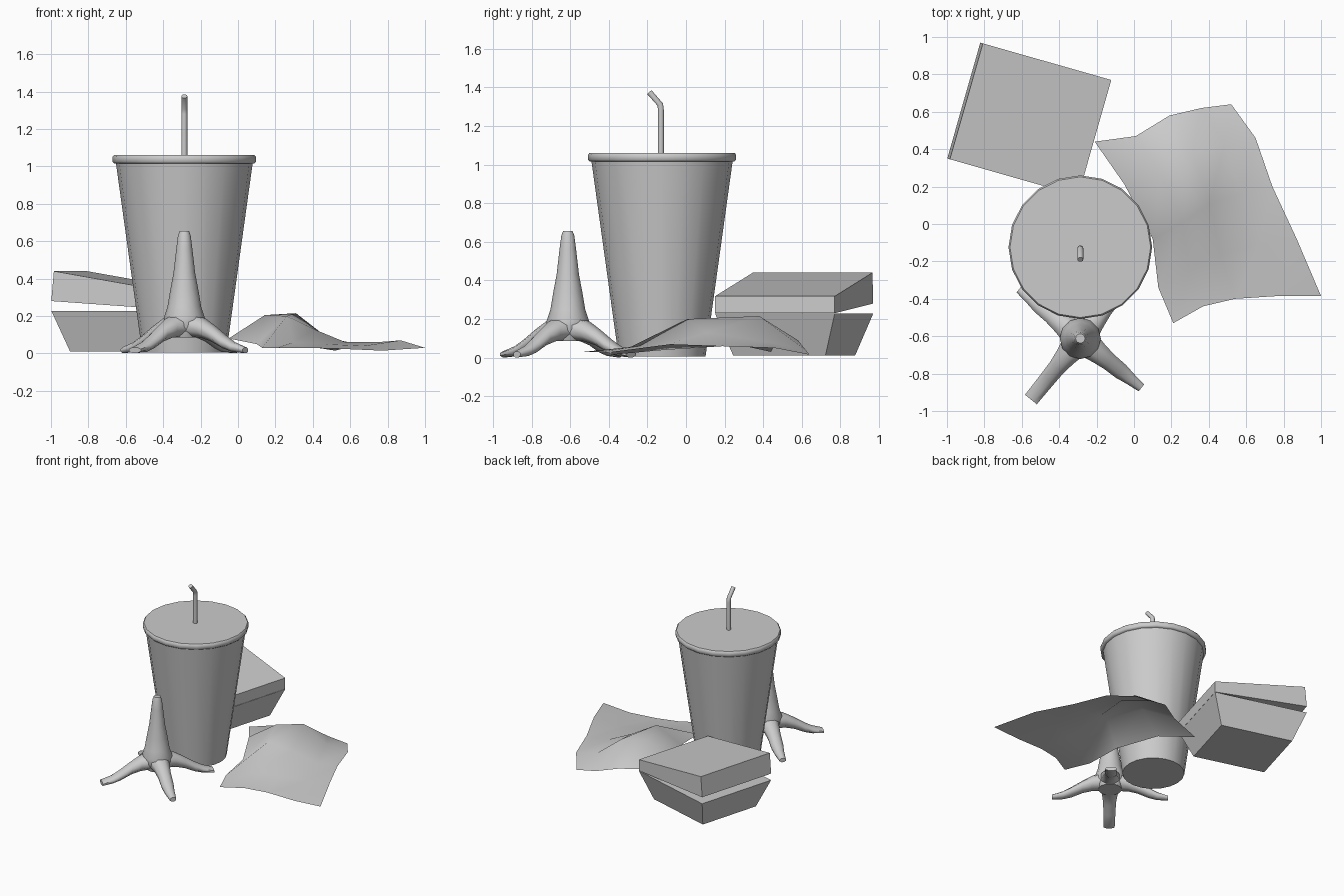
import bpy, bmesh, math
from mathutils import Vector

if "Cube" in bpy.data.objects:
    bpy.data.objects.remove(bpy.data.objects["Cube"])


def make(name, verts, faces, smooth=None):
    me = bpy.data.meshes.new(name)
    me.from_pydata([tuple(v) for v in verts], [], faces)
    ob = bpy.data.objects.new(name, me)
    bpy.context.collection.objects.link(ob)
    bm = bmesh.new()
    bm.from_mesh(me)
    bmesh.ops.recalc_face_normals(bm, faces=bm.faces)
    bm.to_mesh(me)
    bm.free()
    if smooth:
        bpy.ops.object.select_all(action='DESELECT')
        ob.select_set(True)
        bpy.context.view_layer.objects.active = ob
        bpy.ops.object.shade_smooth_by_angle(angle=math.radians(smooth))
    return ob


def loft(name, rings, smooth=None):
    """Skin equal-sized rings and cap both ends."""
    n = len(rings[0])
    verts = [v for r in rings for v in r]
    faces = [(k * n + i, k * n + (i + 1) % n, (k + 1) * n + (i + 1) % n, (k + 1) * n + i)
             for k in range(len(rings) - 1) for i in range(n)]
    faces += [tuple(range(n)), tuple(range(len(verts) - n, len(verts)))]
    return make(name, verts, faces, smooth)


def lathe(name, cx, cy, profile, n, smooth=40):
    return loft(name, [[(cx + r * math.sin(math.tau * i / n), cy + r * math.cos(math.tau * i / n), z)
                        for i in range(n)] for r, z in profile], smooth)


# Cup with lid
CX, CY = -0.287, -0.124
lathe("cup", CX, CY, [(0.225, 0.005), (0.366, 1.02)], 20)
lathe("cup_lid", CX, CY, [(0.374, 1.015), (0.384, 1.025), (0.384, 1.05), (0.376, 1.06)], 20, 50)

# Bent straw
path = [(-0.13, 1.03, 0), (-0.13, 1.28, 0), (-0.133, 1.31, 22), (-0.19, 1.375, 42)]
rings = []
for y, z, a in path:
    a = math.radians(a)
    ring = []
    for i in range(10):
        t = math.tau * i / 10
        u = 0.016 * math.sin(t)
        ring.append((CX + 0.016 * math.cos(t), y + u * math.cos(a), z + u * math.sin(a)))
    rings.append(ring)
loft("straw", rings, 50)

# Hinged takeaway box: corner square in its own turned axes
BC = Vector((-0.56, 0.56))
U = Vector((0.962, -0.274)) * 0.364
V = Vector((0.274, 0.962)) * 0.322


def square(s, z_left, z_right, left=-1.0):
    out = []
    for a, b in ((left, -1), (1, -1), (1, 1), (left, 1)):
        p = BC + U * a * s + V * b * s
        out.append((p.x, p.y, z_left if a < 0 else z_right))
    return out


loft("box_base", [square(0.77, 0.01, 0.01), square(1, 0.228, 0.228)])
loft("box_lid", [square(1, 0.28, 0.23), square(1, 0.44, 0.318, -0.96)])

# Crumpled napkin: edges blended across a 5 x 5 grid
front = [(0.21, -0.53), (0.37, -0.44), (0.54, -0.40), (0.77, -0.385), (1.0, -0.385)]
back = [(-0.21, 0.44), (0.01, 0.47), (0.19, 0.58), (0.36, 0.62), (0.52, 0.64)]
left = [(0.21, -0.53), (0.13, -0.34), (0.10, -0.08), (-0.05, 0.21), (-0.21, 0.44)]
right = [(1.0, -0.385), (0.87, -0.08), (0.74, 0.20), (0.65, 0.46), (0.52, 0.64)]
heights = [(0.03, 0.03, 0.025, 0.015, 0.03),
           (0.03, 0.06, 0.05, 0.04, 0.07),
           (0.05, 0.20, 0.13, 0.06, 0.06),
           (0.08, 0.205, 0.215, 0.08, 0.05),
           (0.03, 0.09, 0.09, 0.04, 0.015)]
F, B, L, R = ([Vector(p) for p in e] for e in (front, back, left, right))
verts = []
for j in range(5):
    for i in range(5):
        u, v = i / 4, j / 4
        p = (F[i] * (1 - v) + B[i] * v + L[j] * (1 - u) + R[j] * u
             - F[0] * (1 - u) * (1 - v) - F[4] * u * (1 - v) - B[0] * (1 - u) * v - B[4] * u * v)
        verts.append((p.x, p.y, heights[j][i]))
faces = [(j * 5 + i, j * 5 + i + 1, j * 5 + i + 6, j * 5 + i + 5) for j in range(4) for i in range(4)]
make("napkin", verts, faces, 60)

# Four-legged stand: tapered post
SX, SY = -0.287, -0.612
lathe("stand_post", SX, SY, [(0.085, 0.085), (0.108, 0.15), (0.11, 0.19), (0.09, 0.25), (0.075, 0.34),
                             (0.058, 0.43), (0.043, 0.56), (0.034, 0.63), (0.025, 0.655)], 12, 60)

# Splayed legs: (distance out, centre height, half height, half width)
for k in range(4):
    tip = 0.042 if k % 2 == 0 else 0.024
    sections = [(0.05, 0.15, 0.062, 0.075), (0.13, 0.135, 0.052, 0.058), (0.20, 0.105, 0.042, 0.048),
                (0.28, 0.06, 0.034, 0.045), (0.34, 0.034, 0.026, (0.045 + tip) / 2), (0.42, 0.017, 0.016, tip)]
    a = math.radians(51 + 90 * k)
    out, side = Vector((math.cos(a), math.sin(a), 0)), Vector((-math.sin(a), math.cos(a), 0))
    rings = []
    for d, z, hh, hw in sections:
        rings.append([Vector((SX, SY, z)) + out * d
                      + side * hw * 1.05 * math.cos(math.tau * (i + 0.5) / 8)
                      + Vector((0, 0, hh * 1.05 * math.sin(math.tau * (i + 0.5) / 8))) for i in range(8)])
    loft("stand_leg_%d" % (k + 1), rings, 60)
